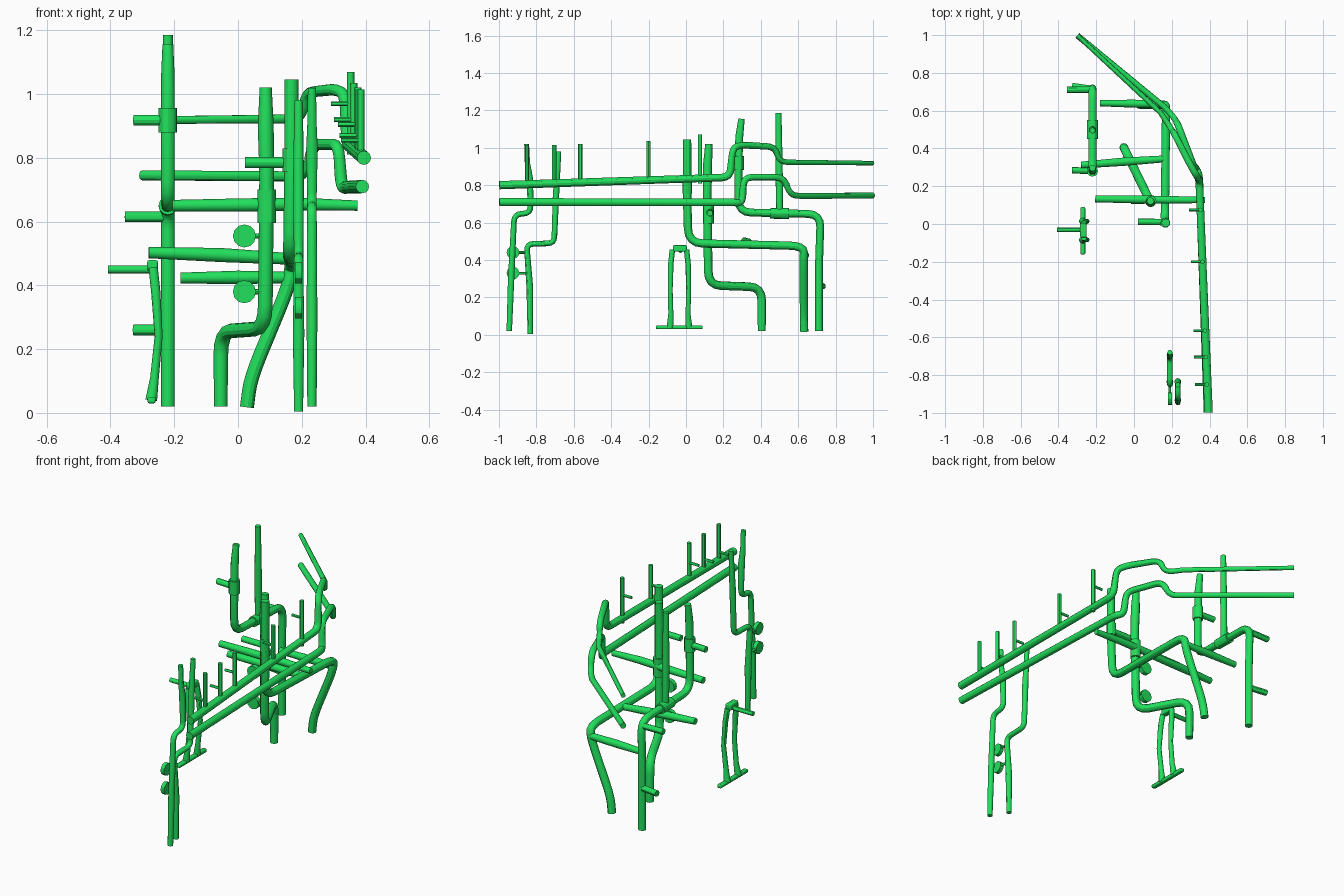
import bpy
from mathutils import Vector

green = bpy.data.materials.new("green")
green.diffuse_color = (0.016, 0.75, 0.11, 1)


def finish(ob):
    ob.data.materials.clear()
    ob.data.materials.append(green)
    bpy.ops.object.select_all(action='DESELECT')
    ob.select_set(True)
    bpy.context.view_layer.objects.active = ob
    if ob.type == 'CURVE':
        bpy.ops.object.convert(target='MESH')
    bpy.ops.object.shade_smooth_by_angle()


def rounded(pts, bend):
    """Replace each inner corner of (x, y, z, r) points by a short arc."""
    out = [pts[0]]
    for a, b, c in zip(pts, pts[1:], pts[2:]):
        va, vb, vc = Vector(a[:3]), Vector(b[:3]), Vector(c[:3])
        d1, d2 = va - vb, vc - vb
        if d1.angle(d2) > 2.9:
            out.append(b)
            continue
        p = vb + d1.normalized() * min(bend, d1.length * .45)
        q = vb + d2.normalized() * min(bend, d2.length * .45)
        for i in range(5):
            t = i / 4
            v = p * (1 - t) ** 2 + vb * 2 * t * (1 - t) + q * t * t
            out.append((*v, b[3]))
    return out + [pts[-1]]


def pipe(name, pts, r=.02, bend=.05):
    """Round pipe along points; an optional 4th value overrides the radius."""
    pts = rounded([p if len(p) == 4 else (*p, r) for p in pts], bend)
    cu = bpy.data.curves.new(name, 'CURVE')
    cu.dimensions = '3D'
    cu.bevel_depth = 1
    cu.bevel_resolution = 4
    cu.use_fill_caps = True
    sp = cu.splines.new('POLY')
    sp.points.add(len(pts) - 1)
    for sp_pt, p in zip(sp.points, pts):
        sp_pt.co = (*p[:3], 1)
        sp_pt.radius = p[3]
    ob = bpy.data.objects.new(name, cu)
    bpy.context.collection.objects.link(ob)
    finish(ob)


def box(name, loc, size, bevel=.006):
    bpy.ops.mesh.primitive_cube_add(size=1, location=loc)
    ob = bpy.context.object
    ob.name = name
    ob.scale = size
    bpy.ops.object.transform_apply(location=False, rotation=False, scale=True)
    m = ob.modifiers.new("bevel", 'BEVEL')
    m.width = bevel
    m.segments = 2
    finish(ob)


# Two long parallel runs with an upward jog and a diagonal tail
pipe("upper_long_run", [(.395, -.998, .80, .022), (.345, .235, .842, .02), (.335, .25, 1.0, .018),
     (.305, .30, 1.015, .018), (.215, .475, 1.005, .017), (.20, .50, .925, .015),
     (.14, .59, .922, .014), (-.30, .998, .918, .012)], bend=.045)
pipe("lower_long_run", [(.39, -.998, .71, .021), (.345, .26, .708, .02), (.325, .30, .705, .019),
     (.315, .31, .842, .018), (.235, .52, .842, .018), (.215, .56, .747, .016),
     (.16, .62, .742, .016), (-.30, .998, .745, .016)], bend=.045)

# Posts standing on the upper run, each with a side stub
for i, (y, top, stub) in enumerate([(.075, 1.07, .97), (-.2, 1.035, .92), (-.565, 1.02, .905),
                                    (-.705, 1.015, .87), (-.85, 1.015, .855)]):
    x = .356 - y * .035
    pipe(f"run_post_{i}", [(x, y, .81), (x, y, top)], .0115)
    pipe(f"run_post_stub_{i}", [(x, y, stub), (x - .062, y, stub)], .0075)

# Front pair of thin offset pipes
pipe("front_pipe_outer", [(.232, -.945, .02, .0145), (.232, -.935, .3, .017), (.232, -.918, .645),
     (.232, -.83, .65), (.232, -.835, .83, .018), (.232, -.848, .92, .014), (.232, -.852, 1.02, .013)], .015, .04)
pipe("front_pipe_inner", [(.19, -.833, .005, .014), (.19, -.835, .25, .018), (.19, -.852, .485),
     (.19, -.705, .49), (.19, -.695, .75, .017), (.19, -.68, .98, .013)], .015, .035)
for i, z in enumerate((.33, .44)):
    pipe(f"front_handwheel_{i}", [(.179, -.925, z), (.201, -.925, z)], .034)
    pipe(f"front_handwheel_stem_{i}", [(.19, -.925, z), (.19, -.84, z)], .007)

# Rear left pipe assembly
X = -.22
pipe("left_pipe", [(X, .297, 1.155, .017), (X, .285, 1.06, .021), (X, .28, .9, .021), (X, .28, .655),
     (X, .72, .645), (X, .712, .4, .021), (X, .712, .02, .021)], .021, .07)
pipe("left_pipe_collar", [(X, .28, .88), (X, .28, .957)], .029)
pipe("left_tee_collar", [(X, .45, .65), (X, .55, .648)], .029)
pipe("left_riser", [(X, .5, .65, .019), (X, .498, .9, .019), (X, .495, 1.185, .0155)])
pipe("left_stub_top", [(X, .28, .918), (-.328, .285, .918)], .017)
pipe("left_stub_middle", [(X, .712, .615), (-.355, .71, .615)], .017)
pipe("left_stub_low", [(X, .715, .26), (-.328, .73, .26)], .017)

# Right tall pipe with slanting last leg
pipe("right_pipe", [(.168, .006, 1.045, .022), (.168, .006, .75, .023), (.163, .012, .49),
     (.17, .63, .475), (.16, .63, .40), (.04, .63, .11), (.028, .632, .018)], .022, .08)
pipe("right_pipe_collar", [(.166, .006, .755), (.166, .006, .83)], .026)
pipe("right_pipe_stub", [(.165, .01, .785), (.022, .012, .785)], .017)
pipe("right_branch_middle", [(.165, .345, .483, .018), (-.05, .33, .495, .022), (-.28, .312, .503, .018)])
pipe("right_branch_rear", [(.165, .635, .425, .018), (0, .637, .425, .021), (-.18, .64, .423, .017)])

# Central pipe, collar, cross bar and hand wheels
pipe("centre_pipe", [(.087, .122, 1.02, .019), (.087, .115, .9, .025), (.09, .113, .75, .023),
     (.085, .12, .265), (-.054, .405, .255), (-.054, .405, .02, .021)], .023, .075)
pipe("centre_collar", [(.09, .12, .595), (.09, .12, .7)], .029)
pipe("centre_cross_bar", [(-.205, .133, .65, .018), (.02, .13, .652, .021), (.2, .128, .655, .02), (.375, .127, .65, .016)])
for i, z in enumerate((.38, .555)):
    pipe(f"centre_handwheel_{i}", [(.02, .105, z), (.02, .13, z)], .036)
    pipe(f"centre_handwheel_stem_{i}", [(.02, .118, z), (.085, .118, z)], .008)

# Small bowed stand with base plate and spout
for side in (-1, 1):
    def off(w): return -.035 + side * w
    pipe(f"stand_leg_{side}", [(-.266, off(.038), .455, .015), (-.258, off(.046), .38, .015),
         (-.249, off(.049), .24, .013), (-.262, off(.046), .11, .014), (-.272, off(.05), .04, .019)])
box("stand_head", (-.268, -.033, .462), (.034, .075, .034))
box("stand_base", (-.271, -.036, .04), (.026, .25, .02))
pipe("stand_spout", [(-.268, -.03, .45), (-.408, -.03, .45)], .0125)
